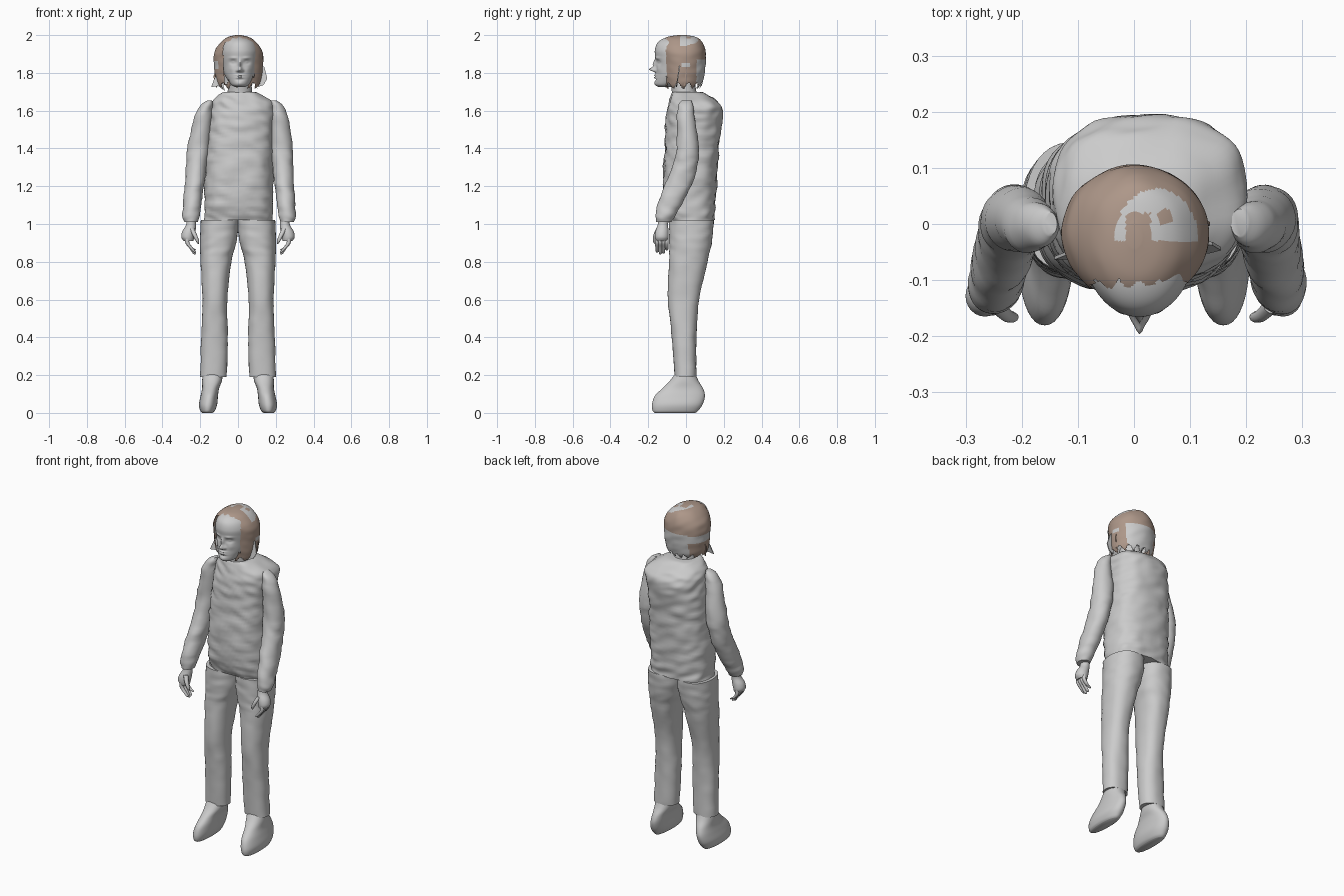
import bpy, bmesh, math
from mathutils import Vector, noise

cube = bpy.data.objects.get("Cube")
if cube:
    bpy.data.objects.remove(cube, do_unlink=True)


def material(name, rgb):
    m = bpy.data.materials.new(name)
    m.use_nodes = True
    m.diffuse_color = (*rgb, 1)
    bsdf = m.node_tree.nodes["Principled BSDF"]
    bsdf.inputs["Base Color"].default_value = (*rgb, 1)
    bsdf.inputs["Roughness"].default_value = 0.8
    return m


GREY = material("plain_grey", (0.6, 0.6, 0.6))
BROWN = material("hair_brown", (0.42, 0.31, 0.25))


def refine(rows, steps):
    """Smoothly interpolate a list of rows."""
    out = []
    for i in range(len(rows) - 1):
        a, b = rows[max(i - 1, 0)], rows[i]
        c, d = rows[i + 1], rows[min(i + 2, len(rows) - 1)]
        for k in range(steps):
            t = k / steps
            out.append([q + 0.5 * t * (r - p + t * (2 * p - 5 * q + 4 * r - s + t * (3 * (q - r) + s - p)))
                        for p, q, r, s in zip(a, b, c, d)])
    return out + [list(rows[-1])]


def finish(name, bm, mats, angle=50):
    bmesh.ops.recalc_face_normals(bm, faces=bm.faces[:])
    mesh = bpy.data.meshes.new(name)
    bm.to_mesh(mesh)
    bm.free()
    for m in mats:
        mesh.materials.append(m)
    ob = bpy.data.objects.new(name, mesh)
    bpy.context.collection.objects.link(ob)
    bpy.ops.object.select_all(action="DESELECT")
    ob.select_set(True)
    bpy.context.view_layer.objects.active = ob
    bpy.ops.object.shade_smooth_by_angle(angle=math.radians(angle))
    return ob


def skin_rings(rings, cap=True):
    """Bridge closed rings of points into a tube."""
    bm = bmesh.new()
    vs = [[bm.verts.new(p) for p in ring] for ring in rings]
    n = len(vs[0])
    for lo, hi in zip(vs, vs[1:]):
        for i in range(n):
            bm.faces.new((lo[i], lo[(i + 1) % n], hi[(i + 1) % n], hi[i]))
    if cap:
        bm.faces.new(vs[0])
        bm.faces.new(vs[-1])
    return bm


def loft(rows, side=1, seg=40, power=2.0, steps=5, wrinkle=0, shift=None, cap=True):
    """Rows are (z, inner x, outer x, front y, back y)."""
    rings = []
    for z, x0, x1, y0, y1 in refine(rows, steps):
        ring = []
        move = shift(z) if shift else 0
        for i in range(seg):
            a = math.tau * i / seg
            c, s = math.cos(a), math.sin(a)
            c = math.copysign(abs(c) ** (2 / power), c)
            s = math.copysign(abs(s) ** (2 / power), s)
            p = Vector(((x0 + x1) / 2 + c * (x1 - x0) / 2 + move, (y0 + y1) / 2 + s * (y1 - y0) / 2, z))
            if wrinkle:
                w = wrinkle * noise.noise(Vector((p.x * 14, p.y * 14, z * 28 + p.x * 8)))
                p += Vector((c, s, 0)) * w
            p.x *= side
            ring.append(p)
        rings.append(ring)
    return skin_rings(rings, cap)


def tube(points, radii, seg=10):
    """Finger-like tube through points, rounded at the tip."""
    rings = []
    for x, y, z, r in refine([(*p, r) for p, r in zip(points, radii)], 4):
        rings.append([(x + r * math.cos(math.tau * i / seg), y + r * math.sin(math.tau * i / seg), z)
                      for i in range(seg)])
    return skin_rings(rings)


# Sweater body
torso = [(1.02, -.178, .185, -.09, .15), (1.1, -.177, .185, -.115, .155), (1.25, -.175, .185, -.12, .165),
         (1.4, -.165, .185, -.115, .175), (1.52, -.155, .19, -.108, .187), (1.6, -.145, .2, -.1, .195),
         (1.64, -.138, .19, -.09, .175), (1.67, -.115, .15, -.083, .14), (1.695, -.085, .105, -.075, .095),
         (1.7, -.06, .08, -.06, .065)]
finish("sweater_body", loft(torso, seg=64, power=2.5, steps=8, wrinkle=.009), [GREY])

# Neck
neck = [(1.64, -.065, .085, -.075, .07), (1.7, -.055, .075, -.075, .055), (1.77, -.05, .07, -.085, .045)]
finish("neck", loft(neck), [GREY])

# Sleeves, trouser legs, shoes, hands
sleeve = [(1.655, .135, .16, -.02, .025), (1.63, .135, .195, -.04, .035), (1.57, .14, .232, -.05, .045),
          (1.4, .15, .268, -.05, .07), (1.3, .165, .275, -.075, .058), (1.2, .18, .283, -.115, .028),
          (1.1, .195, .292, -.15, -.025), (1.04, .203, .293, -.162, -.06), (1.01, .212, .285, -.158, -.075)]
leg = [(1.02, .0, .197, -.09, .147), (.95, .0, .199, -.09, .142), (.88, .014, .2, -.09, .132),
       (.8, .035, .198, -.09, .115), (.6, .057, .189, -.095, .07), (.4, .053, .195, -.075, .055),
       (.19, .06, .2, -.06, .055)]
shoe = [(0, .135, .19, -.165, .05), (.012, .122, .2, -.177, .065), (.045, .11, .207, -.18, .088),
        (.09, .106, .198, -.165, .1), (.13, .1, .19, -.125, .09), (.17, .085, .19, -.085, .066),
        (.22, .08, .185, -.05, .045)]
palm = [(1.03, .225, .272, -.145, -.09), (.995, .222, .275, -.15, -.095), (.96, .225, .295, -.162, -.092),
        (.93, .232, .3, -.165, -.092), (.91, .236, .288, -.16, -.098)]


def left_offset(z):
    t = max(0, (z - 1) / .65)
    return .012 + .028 * t * t


for side, tag in ((-1, "right"), (1, "left")):
    offset = left_offset if side > 0 else None
    finish(tag + "_sleeve", loft(sleeve, side, wrinkle=.006, shift=offset), [GREY])
    finish(tag + "_trouser_leg", loft(leg, side, power=2.3, steps=6, wrinkle=.004), [GREY])
    finish(tag + "_shoe", loft(shoe, side, power=2.2), [GREY])
    finish(tag + "_palm", loft(palm, side, seg=24), [GREY])
    for k in range(4):
        y = -.153 + .017 * k
        tip = (.855, .845, .85, .865)[k]
        path = [(side * .268, y, .925), (side * .268, y, .9), (side * .25, y, .875), (side * .232, y, tip),
                (side * .228, y, tip - .006)]
        finish(tag + "_finger_%d" % (k + 1), tube(path, (.011, .011, .01, .008, .003)), [GREY])
    thumb = [(side * .245, -.145, .975), (side * .228, -.162, .94), (side * .215, -.166, .91),
             (side * .21, -.164, .895)]
    finish(tag + "_thumb", tube(thumb, (.014, .012, .009, .003)), [GREY])

# Head, with facial features pushed out of or into the front
head = [(1.725, -.015, .035, -.145, -.07), (1.738, -.038, .058, -.162, -.03), (1.77, -.06, .08, -.163, .035),
        (1.8, -.075, .094, -.16, .07), (1.84, -.084, .103, -.158, .088), (1.88, -.09, .108, -.162, .094),
        (1.92, -.09, .108, -.165, .09), (1.96, -.075, .09, -.15, .072), (1.985, -.045, .055, -.11, .045),
        (1.996, -.005, .015, -.045, -.01)]
MID = .01
# (distance from middle, z, width, height, push)
features = [(0, 1.818, .011, .011, .034), (0, 1.845, .008, .022, .018), (.013, 1.812, .008, .007, .012),
            (.036, 1.856, .017, .011, -.012), (.036, 1.856, .01, .006, .007), (.036, 1.879, .02, .006, .005),
            (0, 1.787, .02, .004, .008), (0, 1.776, .018, .005, .007), (0, 1.7815, .022, .002, -.004),
            (0, 1.764, .02, .005, -.005), (0, 1.745, .018, .01, .004), (.045, 1.82, .016, .016, .004)]
bm = loft(head, seg=112, steps=9)
for v in bm.verts:
    if v.co.y < -.07:
        x, z = abs(v.co.x - MID), v.co.z
        v.co.y -= sum(p * math.exp(-((x - fx) / w) ** 2 - ((z - fz) / h) ** 2) for fx, fz, w, h, p in features)
finish("head", bm, [GREY], 80)

# Hair cap, cut open round the face with a ragged edge
hair = [(1.715, -.09, .1, -.11, .07), (1.74, -.115, .122, -.12, .085), (1.8, -.125, .13, -.13, .1),
        (1.88, -.128, .134, -.14, .105), (1.93, -.115, .122, -.145, .1), (1.97, -.083, .09, -.13, .08),
        (1.991, -.05, .055, -.1, .05), (2.0, -.01, .012, -.04, .0)]
bm = loft(hair, seg=96, steps=8, wrinkle=.004)


def cut_away(c):
    ang = math.atan2(c.y, c.x)
    return c.y < -.108 + .008 * math.sin(c.x * 170) or c.z < 1.732 + .014 * math.sin(ang * 13)


def bare_patch(c):
    crown = c.z > 1.9 and c.y > -.03 and ((c.x - .04) / .075) ** 2 + ((c.y + .03) / .093) ** 2 < 1
    tongue = -.015 < c.x < .03 and c.y < .02
    hole = math.hypot(c.x - .055, c.y - .012) < .014
    nape = c.y > .055 and c.z < 1.87 and c.x > -.07
    band = c.x < 0 and c.y > -.08 and 1.82 < c.z < 1.865
    ear = c.x > .1 and abs(c.y) < .025 and 1.825 < c.z < 1.85
    return (crown and not tongue and not hole) or nape or band or ear


doomed = [f for f in bm.faces if cut_away(f.calc_center_median())]
bmesh.ops.delete(bm, geom=doomed, context="FACES")
for f in bm.faces:
    f.material_index = int(bare_patch(f.calc_center_median()))
finish("hair_cap", bm, [BROWN, GREY])


# Loose locks beside the cheeks
def lock(name, points, y, mat):
    b = bmesh.new()
    b.faces.new([b.verts.new((x, y + .15 * (z - 1.75), z)) for x, z in points])
    ext = bmesh.ops.extrude_face_region(b, geom=b.faces[:])
    bmesh.ops.translate(b, vec=(0, .006, 0), verts=[v for v in ext["geom"] if isinstance(v, bmesh.types.BMVert)])
    finish(name, b, [mat], 30)


lock("right_lock_front", [(-.11, 1.8), (-.125, 1.77), (-.142, 1.725), (-.105, 1.73), (-.07, 1.705), (-.085, 1.77)], -.06, GREY)
lock("right_lock_back", [(-.11, 1.84), (-.13, 1.78), (-.115, 1.72), (-.09, 1.76)], -.02, BROWN)
lock("left_lock_front", [(.115, 1.85), (.14, 1.83), (.155, 1.77), (.135, 1.735), (.105, 1.725), (.11, 1.78)], -.05, GREY)
lock("left_lock_back", [(.12, 1.86), (.135, 1.8), (.12, 1.73), (.1, 1.77)], -.01, BROWN)
